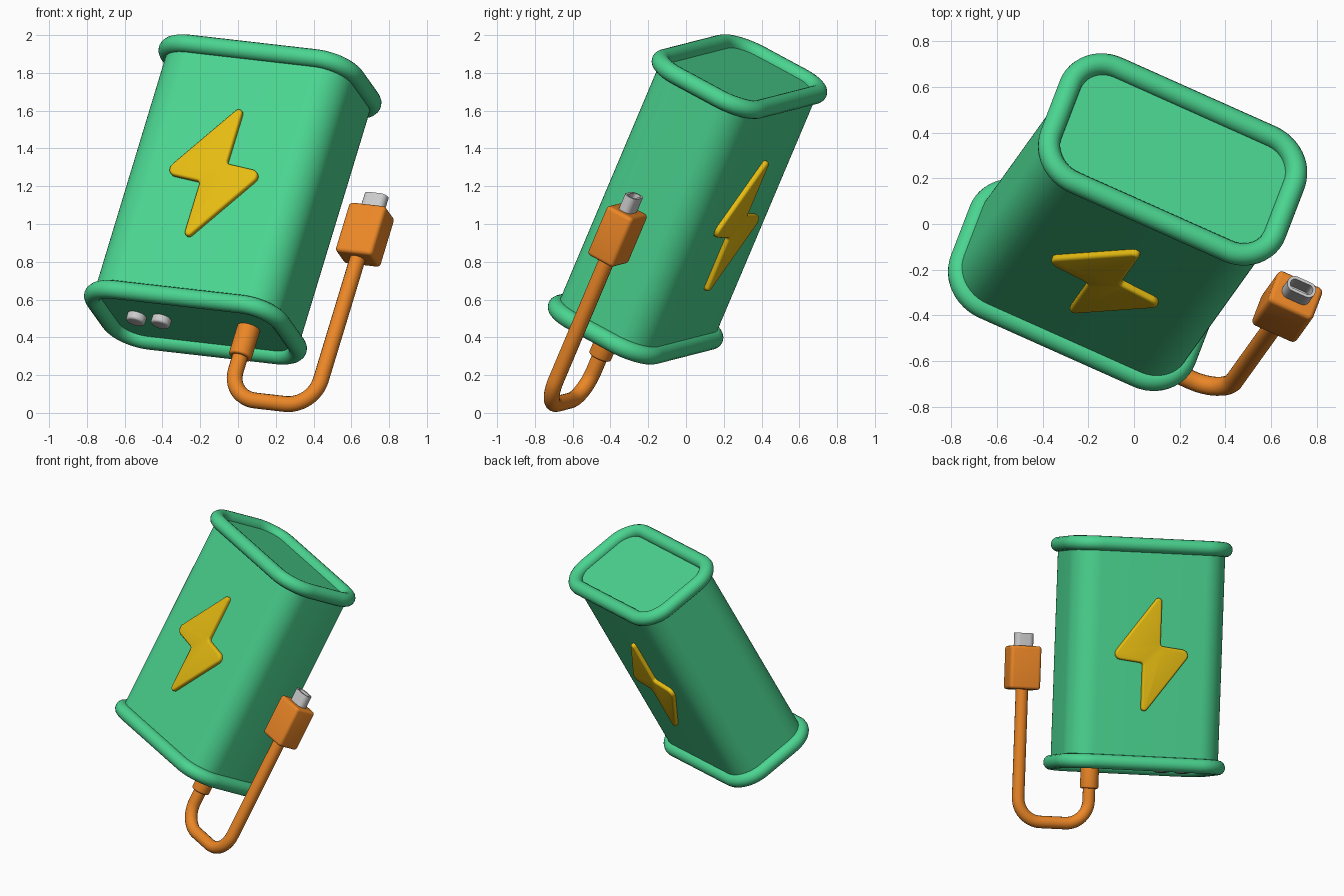
import bpy, bmesh, math
from mathutils import Matrix, Vector

if "Cube" in bpy.data.objects:
    bpy.data.objects.remove(bpy.data.objects["Cube"])

# Tilted frame shared by all parts: u = width, v = depth, w = long axis
w = Vector((0.269, 0.375, 0.887)).normalized()
u = Vector((0.907, -0.408, -0.109))
u = (u - w * u.dot(w)).normalized()
v = w.cross(u)
FRAME = Matrix.Translation((-0.028, 0.008, 1.13)) @ Matrix((u, v, w)).transposed().to_4x4()
HALF = 0.733


def material(name, rgb):
    m = bpy.data.materials.new(name)
    m.diffuse_color = (*rgb, 1)
    m.use_nodes = True
    m.node_tree.nodes["Principled BSDF"].inputs["Base Color"].default_value = m.diffuse_color
    return m


GREEN = material("green", (0.07, 0.66, 0.28))
ORANGE = material("orange", (0.83, 0.24, 0.02))
YELLOW = material("yellow", (0.79, 0.50, 0.006))


def fillet(corners, radii, steps=8, closed=True):
    """Round the corners of a 2D path."""
    pts, n = [], len(corners)
    for i, (c, r) in enumerate(zip(corners, radii)):
        c = Vector(c)
        if r == 0 or (not closed and i in (0, n - 1)):
            pts.append(c)
            continue
        a = (Vector(corners[i - 1]) - c).normalized()
        b = (Vector(corners[(i + 1) % n]) - c).normalized()
        half = a.angle(b) / 2
        mid = c + (a + b).normalized() * (r / math.sin(half))
        start = c + a * (r / math.tan(half)) - mid
        end = c + b * (r / math.tan(half)) - mid
        sweep = math.pi - 2 * half
        for k in range(steps + 1):
            t = k / steps
            pts.append(mid + (start * math.sin((1 - t) * sweep) + end * math.sin(t * sweep)) / math.sin(sweep))
    return pts


def rounded_rect(a, b, r, steps=8):
    return fillet([(a, b), (-a, b), (-a, -b), (a, -b)], [r] * 4, steps)


def circle(r, n=32):
    return [Vector((r * math.cos(i * math.tau / n), r * math.sin(i * math.tau / n))) for i in range(n)]


def finish(name, mesh, mat, local):
    ob = bpy.data.objects.new(name, mesh)
    bpy.context.collection.objects.link(ob)
    ob.matrix_world = FRAME @ local
    if mat:
        mesh.materials.clear()
        mesh.materials.append(mat)
    bpy.ops.object.select_all(action='DESELECT')
    ob.select_set(True)
    bpy.context.view_layer.objects.active = ob
    bpy.ops.object.shade_smooth_by_angle(angle=math.radians(40))
    return ob


def prism(name, pts, z0, z1, mat=None, local=Matrix(), bevel=0, socket=None):
    """Extrude an outline; socket = (wall, depth) hollows the top."""
    bm = bmesh.new()
    base = bm.faces.new([bm.verts.new((p.x, p.y, z0)) for p in pts])
    res = bmesh.ops.extrude_face_region(bm, geom=[base], use_keep_orig=True)
    top_verts = [e for e in res["geom"] if isinstance(e, bmesh.types.BMVert)]
    bmesh.ops.translate(bm, vec=(0, 0, z1 - z0), verts=top_verts)
    bmesh.ops.recalc_face_normals(bm, faces=bm.faces)
    if bevel:
        edges = [e for e in bm.edges if abs(e.verts[0].co.z - e.verts[1].co.z) < 1e-6]
        bmesh.ops.bevel(bm, geom=edges, offset=bevel, segments=4, profile=0.5, affect='EDGES', clamp_overlap=True)
    if socket:
        top = max(bm.faces, key=lambda f: f.calc_center_median().z)
        bmesh.ops.inset_region(bm, faces=[top], thickness=socket[0])
        res = bmesh.ops.extrude_face_region(bm, geom=[top])
        bmesh.ops.translate(bm, vec=(0, 0, -socket[1]), verts=[e for e in res["geom"] if isinstance(e, bmesh.types.BMVert)])
        if top.is_valid:
            bm.faces.remove(top)
        bmesh.ops.recalc_face_normals(bm, faces=bm.faces)
    mesh = bpy.data.meshes.new(name)
    bm.to_mesh(mesh)
    bm.free()
    return finish(name, mesh, mat, local)


def tube(name, pts, radius, mat, local=Matrix(), cyclic=False):
    """Sweep a round section along a path."""
    cu = bpy.data.curves.new(name + "_path", 'CURVE')
    cu.dimensions = '3D'
    cu.bevel_depth = radius
    cu.bevel_resolution = 6
    cu.use_fill_caps = True
    sp = cu.splines.new('POLY')
    sp.points.add(len(pts) - 1)
    for p, co in zip(sp.points, pts):
        p.co = (*co, 1)
    sp.use_cyclic_u = cyclic
    tmp = bpy.data.objects.new(name + "_path", cu)
    bpy.context.collection.objects.link(tmp)
    bpy.context.view_layer.update()
    mesh = bpy.data.meshes.new_from_object(tmp.evaluated_get(bpy.context.evaluated_depsgraph_get()))
    bpy.data.objects.remove(tmp)
    return finish(name, mesh, mat, local)


# Battery body with a rolled rim at each end
outline = rounded_rect(0.54, 0.30, 0.17, 12)
prism("body", outline, -HALF, HALF, GREEN)
for name, z in (("top_rim", HALF), ("bottom_rim", -HALF)):
    tube(name, [(p.x, p.y, z) for p in outline], 0.049, GREEN, cyclic=True)

# Lightning bolts on front and back
half_bolt = [(0.06, 0.425), (-0.288, -0.035), (-0.06, -0.06)]
bolt = fillet(half_bolt + [(-x, -y) for x, y in half_bolt], [0.022, 0.04, 0.02] * 2, 6)
for name, turn in (("front_bolt", 0), ("back_bolt", math.pi)):
    place = Matrix.Rotation(turn, 4, 'Z') @ Matrix.Rotation(math.pi / 2, 4, 'X')
    prism(name, bolt, 0.28, 0.328, YELLOW, place, bevel=0.014)

# Two indicator buttons on the bottom
for i, x in enumerate((-0.34, -0.195)):
    prism(f"button_{i + 1}", circle(0.052), -HALF - 0.042, -HALF + 0.03, None,
          Matrix.Translation((x, 0, 0)), bevel=0.014)

# Cable with strain relief
prism("cable_sleeve", circle(0.062), -0.905, -HALF + 0.03, ORANGE, Matrix.Translation((0.31, 0, 0)), bevel=0.012)
path = fillet([(0.31, -0.85), (0.31, -1.145), (0.805, -1.145), (0.805, -0.22)], [0, 0.16, 0.16, 0], 12, closed=False)
tube("cable", [(p.x, 0, p.y) for p in path], 0.042, ORANGE)

# Plug housing and hollow metal tip
plug = Matrix.Translation((0.805, 0, 0))
prism("plug_housing", rounded_rect(0.108, 0.083, 0.024), -0.262, 0.03, ORANGE, plug, bevel=0.02)
prism("plug_tip", rounded_rect(0.066, 0.037, 0.034), 0.0, 0.117, None, plug, socket=(0.014, 0.08))
